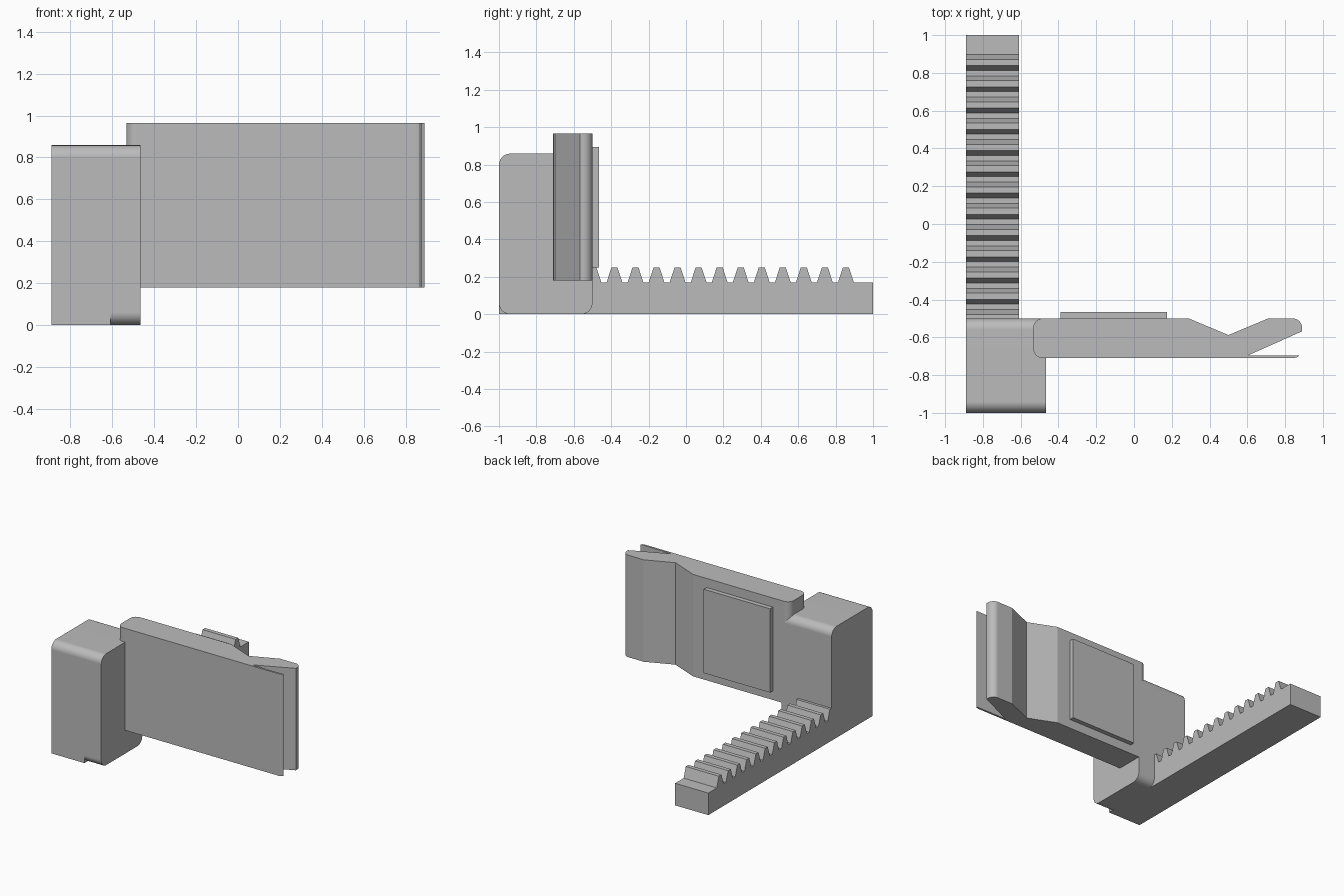
import bpy, bmesh
from math import pi
from mathutils import Vector

if "Cube" in bpy.data.objects:
    bpy.data.objects.remove(bpy.data.objects["Cube"])

grey = bpy.data.materials.new("plain grey")
grey.use_nodes = True
GREY = (0.5, 0.5, 0.5, 1)
grey.diffuse_color = GREY
grey.node_tree.nodes["Principled BSDF"].inputs["Base Color"].default_value = GREY


def rounded(points, steps=12):
    """Replace each (a, b, radius) corner by an arc; plain (a, b) corners stay sharp."""
    out = []
    for i, p in enumerate(points):
        c = Vector(p[:2])
        if len(p) == 2:
            out.append(c)
            continue
        u = (Vector(points[i - 1][:2]) - c).normalized()
        v = (Vector(points[(i + 1) % len(points)][:2]) - c).normalized()
        half = u.angle(v) / 2
        from math import tan, sin, cos
        centre = c + (u + v).normalized() * p[2] / sin(half)
        start = c + u * p[2] / tan(half) - centre
        sweep = pi - 2 * half
        turn = 1 if u.x * v.y - u.y * v.x < 0 else -1
        for k in range(steps + 1):
            a = turn * sweep * k / steps
            out.append(centre + Vector((start.x * cos(a) - start.y * sin(a),
                                        start.x * sin(a) + start.y * cos(a))))
    return out


def extrude(name, points, low, high, axis):
    """Extrude a closed profile along x (profile in y, z) or z (profile in x, y)."""
    bm = bmesh.new()
    place = (lambda p: (low, p.x, p.y)) if axis == "x" else (lambda p: (p.x, p.y, low))
    face = bm.faces.new([bm.verts.new(place(p)) for p in rounded(points)])
    grown = bmesh.ops.extrude_face_region(bm, geom=[face])["geom"]
    move = Vector((high - low, 0, 0)) if axis == "x" else Vector((0, 0, high - low))
    bmesh.ops.translate(bm, vec=move,
                        verts=[g for g in grown if isinstance(g, bmesh.types.BMVert)])
    bmesh.ops.recalc_face_normals(bm, faces=bm.faces)
    mesh = bpy.data.meshes.new(name)
    bm.to_mesh(mesh)
    bm.free()
    mesh.materials.append(grey)
    obj = bpy.data.objects.new(name, mesh)
    bpy.context.collection.objects.link(obj)
    bpy.ops.object.select_all(action="DESELECT")
    obj.select_set(True)
    bpy.context.view_layer.objects.active = obj
    bpy.ops.object.shade_smooth_by_angle(angle=0.35)
    weighted = obj.modifiers.new("even shading", "WEIGHTED_NORMAL")
    weighted.keep_sharp = True
    return obj


LEFT, SPLIT, INNER = -0.89, -0.608, -0.465
TOP, ROUND = 0.858, 0.06
ROOT, TIP, PITCH = 0.17, 0.25, 0.1125

# Toothed rack and the post half that rises from it, as one profile
rack = [(-1, 0), (1, 0), (1, ROOT)]
for i in range(12):
    y = 0.855 - i * PITCH
    rack += [(y + 0.042, ROOT), (y + 0.016, TIP), (y - 0.016, TIP), (y - 0.042, ROOT)]
rack += [(-0.453, ROOT), (-0.479, TIP), (-0.5, TIP)]
rack += [(-0.5, TOP, ROUND), (-1, TOP, ROUND)]
extrude("rack_and_post", rack, LEFT, SPLIT, "x")

# Inner post half, rounded on all four corners
extrude("post_inner_half",
        [(-1, 0, ROUND), (-0.5, 0, ROUND), (-0.5, TOP, ROUND), (-1, TOP, ROUND)],
        SPLIT, INNER, "x")

# Long jaw with a dip in the back and a thin lip at the free end
jaw = [(-0.533, -0.71, 0.05), (0.845, -0.71), (0.865, -0.705), (0.875, -0.695),
       (0.605, -0.695), (0.89, -0.568), (0.89, -0.5, 0.05), (0.71, -0.5),
       (0.5, -0.588), (0.29, -0.5), (-0.533, -0.5, 0.05)]
extrude("jaw", jaw, 0.18, 0.965, "z")

# Raised pad on the back of the jaw
extrude("back_pad", [(-0.39, -0.51), (0.175, -0.51), (0.175, -0.465), (-0.39, -0.465)],
        0.25, 0.895, "z")
